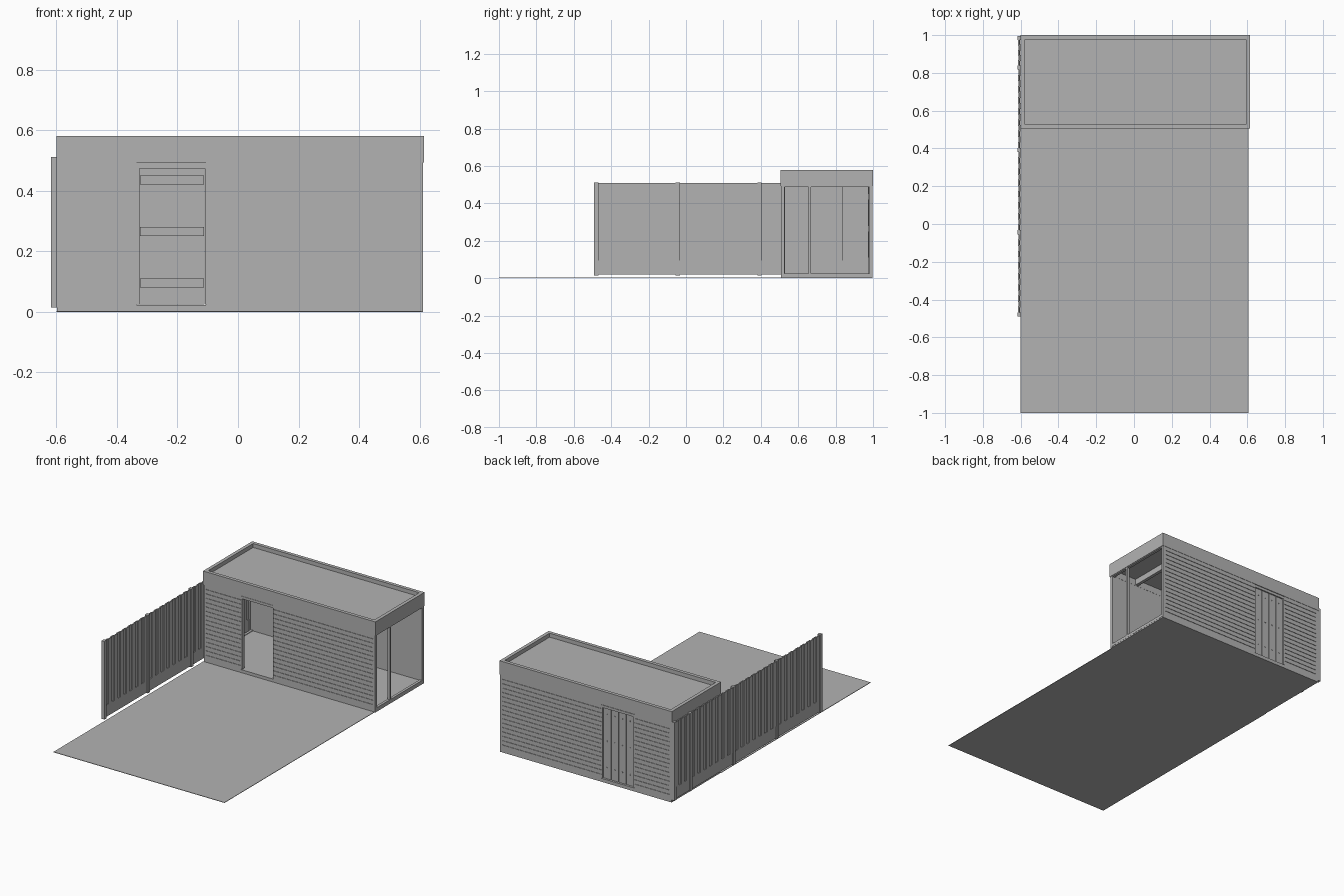
import bpy, bmesh, math
from mathutils import Matrix, Vector

if "Cube" in bpy.data.objects:
    bpy.data.objects.remove(bpy.data.objects["Cube"])


def material(name, c):
    m = bpy.data.materials.new(name)
    m.diffuse_color = (c, c, c, 1)
    m.use_nodes = True
    m.node_tree.nodes["Principled BSDF"].inputs["Base Color"].default_value = m.diffuse_color
    return m


GREY = material("plain_grey", 0.45)


def add_box(bm, x0, x1, y0, y1, z0, z1):
    m = Matrix.Translation(((x0 + x1) / 2, (y0 + y1) / 2, (z0 + z1) / 2))
    m = m @ Matrix.Diagonal((x1 - x0, y1 - y0, z1 - z0, 1))
    bmesh.ops.create_cube(bm, size=1, matrix=m)


def finish(name, bm):
    me = bpy.data.meshes.new(name)
    bm.to_mesh(me)
    bm.free()
    ob = bpy.data.objects.new(name, me)
    me.materials.append(GREY)
    bpy.context.collection.objects.link(ob)
    return ob


def boxes(name, items):
    bm = bmesh.new()
    for b in items:
        add_box(bm, *b)
    return finish(name, bm)


X0, X1 = -0.597, 0.61          # building width
Y0, Y1 = 0.508, 0.998          # building depth
DX0, DX1, DZ0, DZ1 = -0.335, -0.105, 0.025, 0.49   # door opening
WT, SKIN = 0.018, 0.003        # wall core and cladding thickness
TOP = 0.496

# yard and floor
boxes("yard", [(-0.6, 0.605, -1.0, 0.508, 0.0, 0.003)])
boxes("floor_slab", [(X0, X1, Y0, Y1, 0.0, 0.022)])


# walls: a core around the door opening plus horizontal cladding boards
def wall(name, outer, sign):
    def span(a, b):
        return tuple(sorted((outer + sign * a, outer + sign * b)))
    core = span(SKIN, WT)
    skin = span(0, SKIN)
    parts = [(X0, DX0, *core, 0.022, TOP), (DX1, X1, *core, 0.022, TOP),
             (DX0, DX1, *core, DZ1, TOP)]
    rows = 17
    h = (TOP - 0.022) / rows
    for i in range(rows):
        z0 = 0.022 + i * h
        for a, b in ((X0, DX0), (DX1, X1)):
            parts.append((a, b, *skin, z0, z0 + h - 0.003))
    boxes(name, parts)


wall("front_wall", Y0, 1)
wall("back_wall", Y1, -1)


# door frames
def door_frame(name, y0, y1):
    t = 0.009
    boxes(name, [(DX0, DX0 + t, y0, y1, DZ0, DZ1),
                 (DX1 - t * 0.5, DX1, y0, y1, DZ0, DZ1),
                 (DX0, DX1, y0, y1, DZ1 - 0.016, DZ1)])


door_frame("front_door_frame", Y0, Y0 + 0.022)
door_frame("back_door_frame", Y1 - 0.022, Y1)

# plank door in the back wall, with studs
n = 4
pw = (DX1 - DX0 - 0.014) / n
planks = []
for i in range(n):
    a = DX0 + 0.009 + i * pw
    planks.append((a, a + pw - 0.003, 0.980, 0.990, DZ0, DZ1 - 0.016))
planks += [(DX0 + 0.012, DX1 - 0.008, 0.972, 0.980, z, z + 0.03)
           for z in (0.08, 0.25, 0.42)]
planks.append((DX0 + 0.009, DX1 - 0.005, 0.980, 0.984, DZ0, DZ1 - 0.016))
boxes("back_door", planks)
bm = bmesh.new()
for i in range(n):
    for z in (0.095, 0.265, 0.435):
        m = Matrix.Translation((DX0 + 0.009 + (i + 0.5) * pw, 0.991, z))
        m = m @ Matrix.Rotation(math.pi / 2, 4, 'X')
        bmesh.ops.create_cone(bm, cap_ends=True, segments=8, radius1=0.004,
                              radius2=0.004, depth=0.004, matrix=m)
finish("door_studs", bm)


# open glazed ends: slim frames
def end_frame(name, x0, x1, mullion):
    t = 0.014
    parts = [(x0, x1, Y0, Y0 + t, 0.01, TOP), (x0, x1, Y1 - t, Y1, 0.01, TOP),
             (x0, x1, Y0, Y1, 0.008, 0.026), (x0, x1, Y0, Y1, TOP - 0.008, TOP)]
    if mullion:
        parts.append((x0, x1, 0.655, 0.667, 0.022, TOP))
    boxes(name, parts)


end_frame("right_window_frame", X1 - 0.016, X1 + 0.001, True)
end_frame("left_window_frame", X0, X0 + 0.016, False)

# roof: parapet ring, deck and joists
RX0, RX1, RY0, RY1, RT = -0.6, 0.614, 0.505, 1.0, 0.022
boxes("roof_parapet", [(RX0, RX1, RY0, RY0 + RT, 0.493, 0.58),
                       (RX0, RX1, RY1 - RT, RY1, 0.493, 0.58),
                       (RX0, RX0 + RT, RY0 + RT, RY1 - RT, 0.493, 0.58),
                       (RX1 - RT, RX1, RY0 + RT, RY1 - RT, 0.493, 0.58)])
boxes("roof_deck", [(RX0 + RT, RX1 - RT, RY0 + RT, RY1 - RT, 0.535, 0.555)])
boxes("roof_joists", [(x, x + 0.02, RY0 + RT, RY1 - RT, 0.497, 0.535)
                      for x in (-0.4, 0.0, 0.41)])

# fence: posts, kick boards and staggered planks
posts = [-0.48, -0.044, 0.392, 0.828, 0.985]
boxes("fence_posts", [(-0.617, -0.597, y - 0.011, y + 0.011, 0.015, 0.512)
                      for y in posts])
boxes("fence_kick_board", [(-0.611, -0.603, posts[0], posts[-1], 0.02, 0.094)])
parts = []
for a, b in zip(posts, posts[1:]):
    a, b = a + 0.011, b - 0.011
    k = max(3, round((b - a) / 0.03))
    w = (b - a) / k
    for i in range(k):
        x = -0.608 if i % 2 else -0.613
        parts.append((x, x + 0.006, a + i * w - 0.002, a + (i + 1) * w + 0.002,
                      0.094, 0.508))
boxes("fence_planks", parts)
